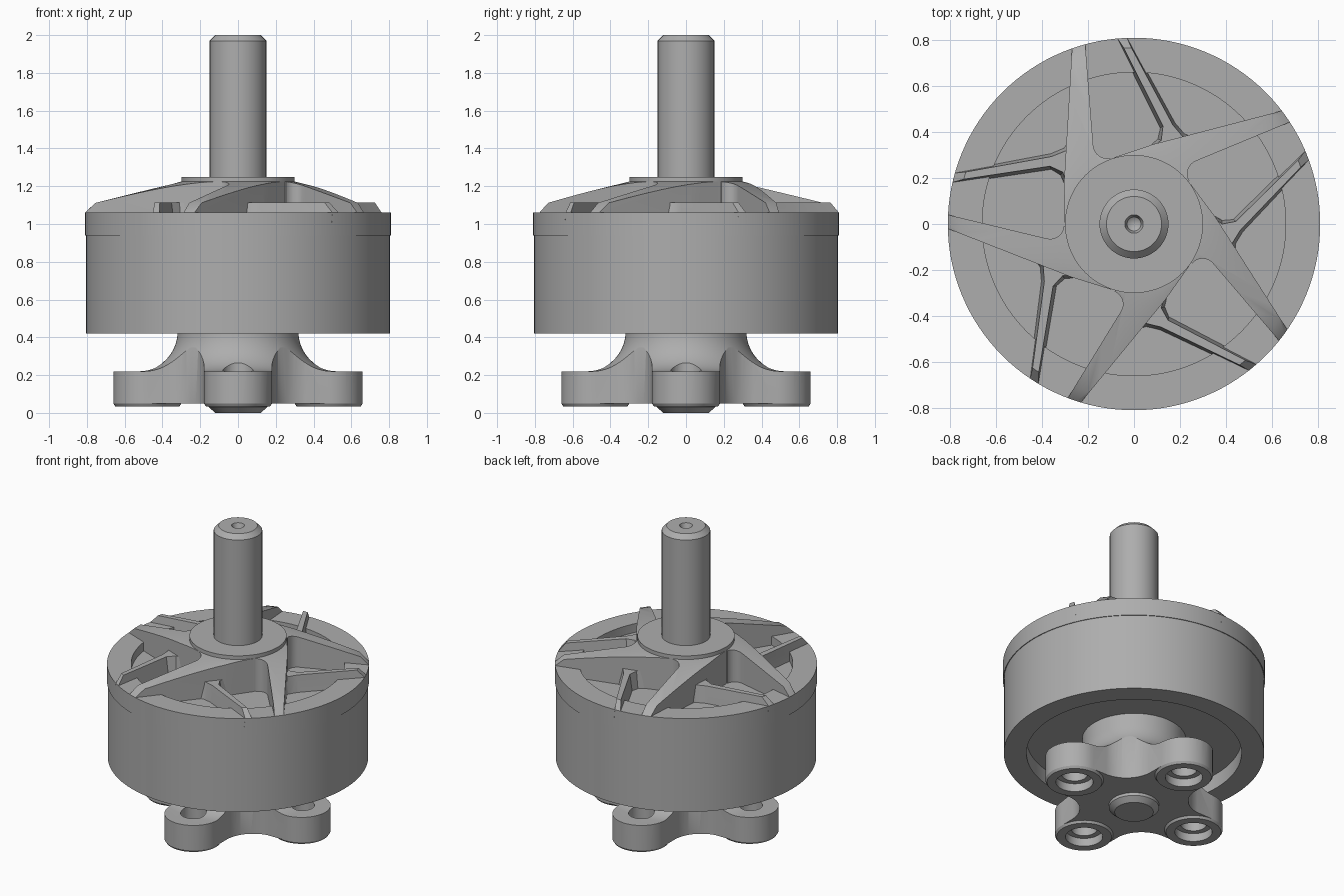
import bpy
import bmesh
import math
from mathutils import Matrix

cube = bpy.data.objects.get("Cube")
if cube:
    bpy.data.objects.remove(cube)

GREY = (0.42, 0.42, 0.42, 1)
metal = bpy.data.materials.new("plain grey metal")
metal.use_nodes = True
metal.diffuse_color = GREY
metal.node_tree.nodes["Principled BSDF"].inputs["Base Color"].default_value = GREY


def finish(name, bm):
    """Turn a bmesh into a named grey object."""
    bmesh.ops.remove_doubles(bm, verts=bm.verts, dist=1e-5)
    bmesh.ops.recalc_face_normals(bm, faces=bm.faces)
    mesh = bpy.data.meshes.new(name)
    bm.to_mesh(mesh)
    bm.free()
    mesh.materials.append(metal)
    obj = bpy.data.objects.new(name, mesh)
    bpy.context.collection.objects.link(obj)
    return obj


def lathe(name, profile, steps=96, closed=False):
    """Revolve (radius, height) points about z."""
    bm = bmesh.new()
    verts = [bm.verts.new((r, 0, z)) for r, z in profile]
    pairs = list(zip(verts, verts[1:]))
    if closed:
        pairs.append((verts[-1], verts[0]))
    edges = [bm.edges.new(p) for p in pairs]
    bmesh.ops.spin(bm, geom=verts + edges, cent=(0, 0, 0), axis=(0, 0, 1),
                   angle=math.tau, steps=steps, use_merge=True)
    return finish(name, bm)


def prism(name, low, high, z0, z1):
    """Join a lower and an upper outline into a solid."""
    bm = bmesh.new()
    a = [bm.verts.new((x, y, z0)) for x, y in low]
    b = [bm.verts.new((x, y, z1)) for x, y in high]
    bm.faces.new(a)
    bm.faces.new(b)
    for i in range(len(a)):
        j = (i + 1) % len(a)
        bm.faces.new((a[i], a[j], b[j], b[i]))
    return finish(name, bm)


def combine(obj, tool, operation):
    """Apply a boolean and drop the tool."""
    mod = obj.modifiers.new("cut", 'BOOLEAN')
    mod.object, mod.operation, mod.solver = tool, operation, 'EXACT'
    graph = bpy.context.evaluated_depsgraph_get()
    graph.update()
    obj_mesh = bpy.data.meshes.new_from_object(obj.evaluated_get(graph))
    obj.modifiers.clear()
    obj.data = obj_mesh
    bpy.data.objects.remove(tool)


def arc(cx, cy, r, start, end, n):
    return [(cx + r * math.cos(math.radians(start + (end - start) * i / n)),
             cy + r * math.sin(math.radians(start + (end - start) * i / n)))
            for i in range(n + 1)]


def copies(obj, count):
    """Repeat an object evenly about z."""
    for i in range(1, count):
        dup = obj.copy()
        dup.name = obj.name + "_" + str(i + 1)
        dup.matrix_world = Matrix.Rotation(math.tau * i / count, 4, 'Z')
        bpy.context.collection.objects.link(dup)


# Rotor bell: can with a slightly wider cap and a recess at each end
lathe("rotor_bell", [(0, 0.52), (0.665, 0.52), (0.665, 0.42), (0.805, 0.42),
                     (0.805, 0.94), (0.81, 0.94), (0.81, 1.06), (0.66, 1.06),
                     (0.66, 1.0), (0, 1.0)], 128)

# Hub collar and shaft with a centre drilling
lathe("hub_collar", [(0, 0.98), (0.3, 0.98), (0.3, 1.25), (0, 1.25)])
lathe("shaft", [(0, 1.2), (0.15, 1.2), (0.15, 1.97), (0.12, 2.0),
                (0.04, 2.0), (0.03, 1.97), (0, 1.95)], 64)

# Sloping spokes: tangent to the hub, trimmed by a conical envelope
root = arc(-0.365, -0.005, 0.06, 255, 355, 8)
outline = [(-0.9, 0.062)] + root + [(0, 0), (-0.1, -0.285), (-0.27, -0.232), (-0.9, 0.015)]
spoke = prism("spoke", outline, outline, 0.98, 1.4)
combine(spoke, lathe("trim", [(0, 0.99), (0.81, 0.99), (0.81, 1.06), (0.755, 1.112),
                              (0.3, 1.225), (0, 1.225)], 128), 'INTERSECT')

# Low ribs branching off each spoke, with leaning sides
low = [(-0.475, -0.8), (-0.405, -0.25), (-0.41, -0.19), (-0.44, -0.15), (-0.25, -0.18),
       (-0.25, -0.235), (-0.3, -0.24), (-0.335, -0.27), (-0.425, -0.8)]
high = [(-0.465, -0.8), (-0.39, -0.25), (-0.395, -0.18), (-0.42, -0.14), (-0.25, -0.17),
        (-0.25, -0.225), (-0.31, -0.225), (-0.352, -0.27), (-0.44, -0.8)]
rib = prism("rib", low, high, 0.98, 1.113)
combine(rib, lathe("trim", [(0, 0.99), (0.81, 0.99), (0.81, 1.06), (0.76, 1.12),
                            (0, 1.12)], 128), 'INTERSECT')
copies(spoke, 5)
copies(rib, 5)

# Mounting base: flared neck trimmed to a four-lobed outline
LOBE, WIDTH, FILLET = 0.48, 0.18, 0.2
quarter = arc(LOBE, 0, WIDTH, -90, 90, 24)
quarter += arc(WIDTH + FILLET, WIDTH + FILLET, FILLET, 270, 180, 14)
cross = []
for k in range(4):
    c, s = [(1, 0), (0, 1), (-1, 0), (0, -1)][k]
    cross += [(x * c - y * s, x * s + y * c) for x, y in quarter[:-1]]
base = prism("mounting_base", cross, cross, 0.05, 0.7)
flare = [(r, z) for r, z in arc(0.53, 0.43, 0.21, 270, 180, 16)]
combine(base, lathe("trim", [(0, 0), (0.75, 0), (0.75, 0.22)] + flare
                    + [(0.32, 0.6), (0, 0.6)]), 'INTERSECT')

# Stepped screw holes and thin pads under the lobes
pad = lathe("foot_pad", [(0.115, 0.035), (0.17, 0.035), (0.18, 0.05), (0.115, 0.05)], 48, True)
pad.data.transform(Matrix.Translation((LOBE, 0, 0)))
copies(pad, 4)
for k in range(4):
    drill = lathe("drill", [(0, -0.1), (0.115, -0.1), (0.115, 0.09), (0.08, 0.09),
                            (0.08, 0.4), (0, 0.4)], 48)
    turn = Matrix.Rotation(math.tau * k / 4, 4, 'Z')
    drill.data.transform(turn @ Matrix.Translation((LOBE, 0, 0)))
    combine(base, drill, 'DIFFERENCE')

# Shaft retainer under the base
lathe("shaft_retainer", [(0, 0), (0.12, 0), (0.155, 0.03), (0.155, 0.06), (0, 0.06)], 48)

# Smooth round walls, keep edges crisp
bpy.ops.object.select_all(action='DESELECT')
for obj in bpy.context.scene.objects:
    if obj.type == 'MESH':
        obj.select_set(True)
        bpy.context.view_layer.objects.active = obj
bpy.ops.object.shade_smooth_by_angle(angle=math.radians(30))
